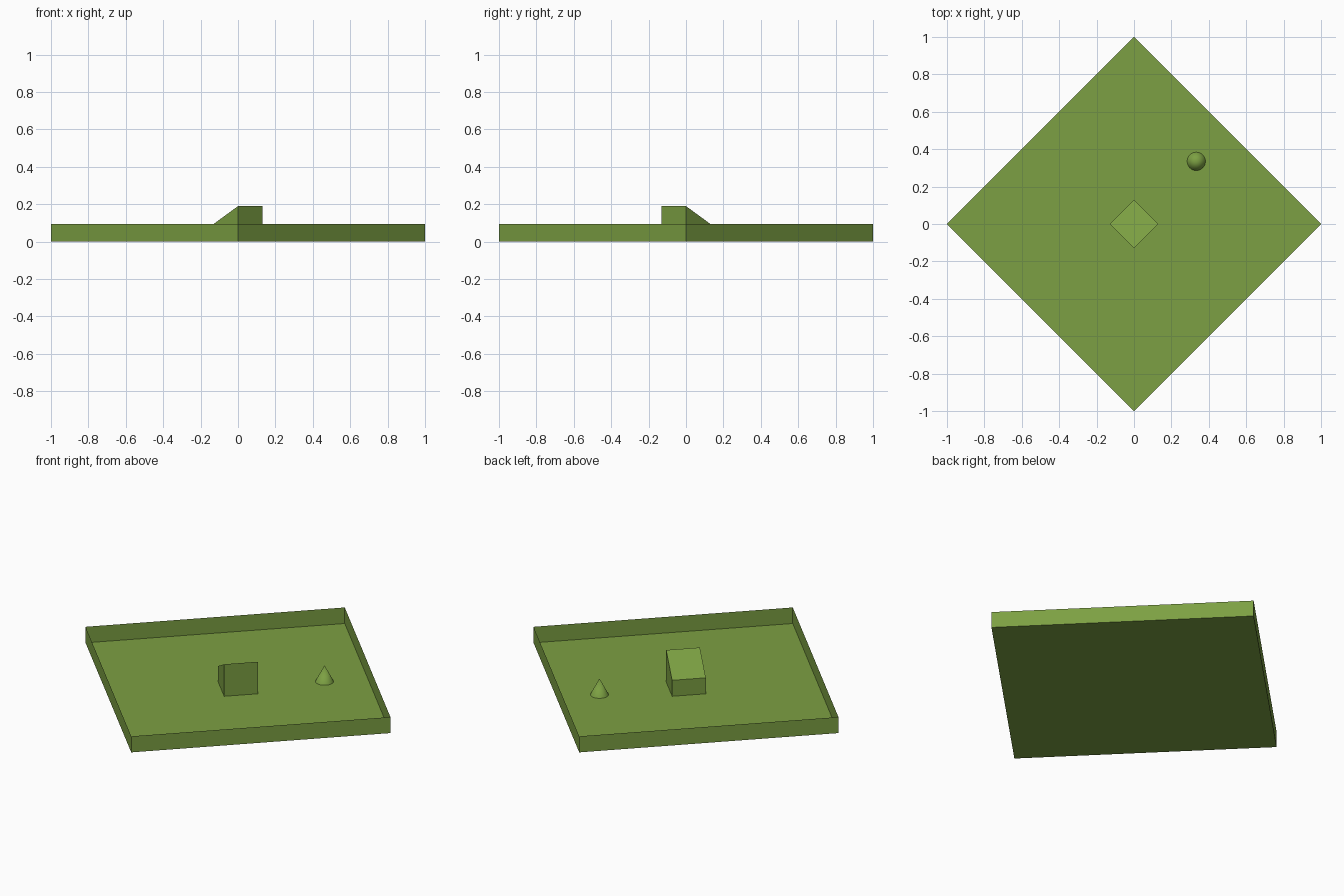
import bpy, bmesh, math

if "Cube" in bpy.data.objects:
    bpy.data.objects.remove(bpy.data.objects["Cube"])

# One olive green for everything
green = bpy.data.materials.new("olive_green")
green.diffuse_color = (0.202, 0.352, 0.056, 1)
green.use_nodes = True
green.node_tree.nodes["Principled BSDF"].inputs["Base Color"].default_value = green.diffuse_color


def prism(name, sides, r_bottom, r_top, height, centre=(0, 0), edit=None):
    """Upright prism or cone standing on z = 0."""
    bm = bmesh.new()
    bmesh.ops.create_cone(bm, cap_ends=True, segments=sides,
                          radius1=r_bottom, radius2=r_top, depth=height)
    bmesh.ops.translate(bm, verts=bm.verts, vec=(*centre, height / 2))
    if edit:
        edit(bm)
    mesh = bpy.data.meshes.new(name)
    bm.to_mesh(mesh)
    bm.free()
    mesh.materials.append(green)
    ob = bpy.data.objects.new(name, mesh)
    bpy.context.collection.objects.link(ob)
    return ob


def open_top(bm):
    top = [f for f in bm.faces if f.normal.z > 0.9]
    bmesh.ops.delete(bm, geom=top, context='FACES_ONLY')


def slope_top(bm):
    # back-left edge of the roof drops to the rim height
    for v in bm.verts:
        if v.co.z > 0.1 and v.co.y - v.co.x > 0.05:
            v.co.z = 0.095


# Diamond tray: floor with thin sheet walls
prism("tray", 4, 1.0, 1.0, 0.095, edit=open_top)

# Central block with a slanted roof
prism("slanted_block", 4, 0.13, 0.13, 0.19, edit=slope_top)

# Small cone near the back-right wall
cone = prism("cone", 32, 0.049, 0.0, 0.095, centre=(0.333, 0.335))
bpy.context.view_layer.objects.active = cone
cone.select_set(True)
bpy.ops.object.shade_smooth_by_angle(angle=math.radians(30))
